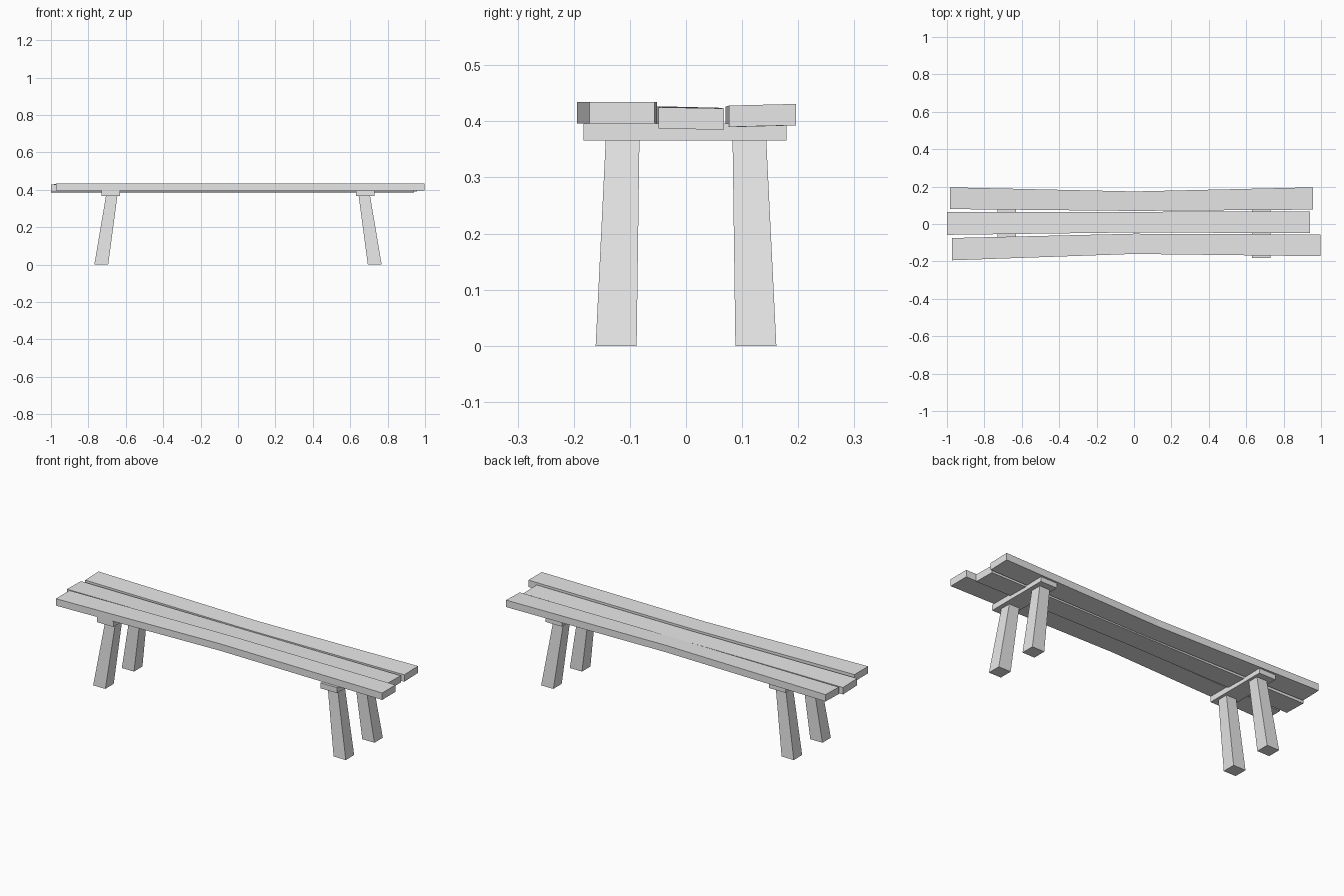
import bpy
import bmesh

cube = bpy.data.objects.get("Cube")
if cube:
    bpy.data.objects.remove(cube, do_unlink=True)

grey = bpy.data.materials.new("plain_grey")
grey.use_nodes = True
grey.diffuse_color = (0.8, 0.8, 0.8, 1)
grey.node_tree.nodes["Principled BSDF"].inputs["Base Color"].default_value = (0.8, 0.8, 0.8, 1)


def loft(name, sections):
    """Join a row of four-cornered sections into one closed, flat-faced solid."""
    bm = bmesh.new()
    rings = [[bm.verts.new(p) for p in s] for s in sections]
    for a, b in zip(rings, rings[1:]):
        for i in range(4):
            j = (i + 1) % 4
            bm.faces.new((a[i], a[j], b[j], b[i]))
    bm.faces.new(rings[0])
    bm.faces.new(rings[-1])
    bmesh.ops.recalc_face_normals(bm, faces=bm.faces)
    mesh = bpy.data.meshes.new(name)
    bm.to_mesh(mesh)
    bm.free()
    mesh.materials.append(grey)
    obj = bpy.data.objects.new(name, mesh)
    bpy.context.collection.objects.link(obj)
    return obj


def plank(name, stations, thick=0.038):
    """Each station: x, front y, back y, top z at front, top z at back."""
    loft(name, [[(x, y0, z0 - thick), (x, y1, z1 - thick), (x, y1, z1), (x, y0, z0)]
                for x, y0, y1, z0, z1 in stations])


def level_rect(x0, x1, y0, y1, z):
    return [(x0, y0, z), (x1, y0, z), (x1, y1, z), (x0, y1, z)]


# Seat: three slightly crooked planks
plank("front_plank", [(-0.972, -0.194, -0.075, 0.434, 0.434),
                      (0, -0.16, -0.052, 0.434, 0.434),
                      (0.997, -0.172, -0.056, 0.434, 0.434)])
plank("middle_plank", [(-1.0, -0.058, 0.065, 0.427, 0.424),
                       (0, -0.045, 0.065, 0.426, 0.423),
                       (0.942, -0.049, 0.068, 0.425, 0.423)])
plank("back_plank", [(-0.985, 0.08, 0.196, 0.428, 0.431),
                     (0, 0.07, 0.174, 0.426, 0.43),
                     (0.957, 0.077, 0.196, 0.428, 0.431)])

# Bearers and splayed legs
for side, sx in (("left", 1), ("right", -1)):
    loft(side + "_bearer", [level_rect(sx * 0.63, sx * 0.73, -0.183, 0.179, z)
                            for z in (0.366, 0.396)])
    for end, sy in (("front", -1), ("back", 1)):
        foot = level_rect(sx * 0.694, sx * 0.768, sy * 0.088, sy * 0.161, 0)
        head = level_rect(sx * 0.645, sx * 0.706, sy * 0.083, sy * 0.143, 0.368)
        loft(f"{end}_{side}_leg", [foot, head])
